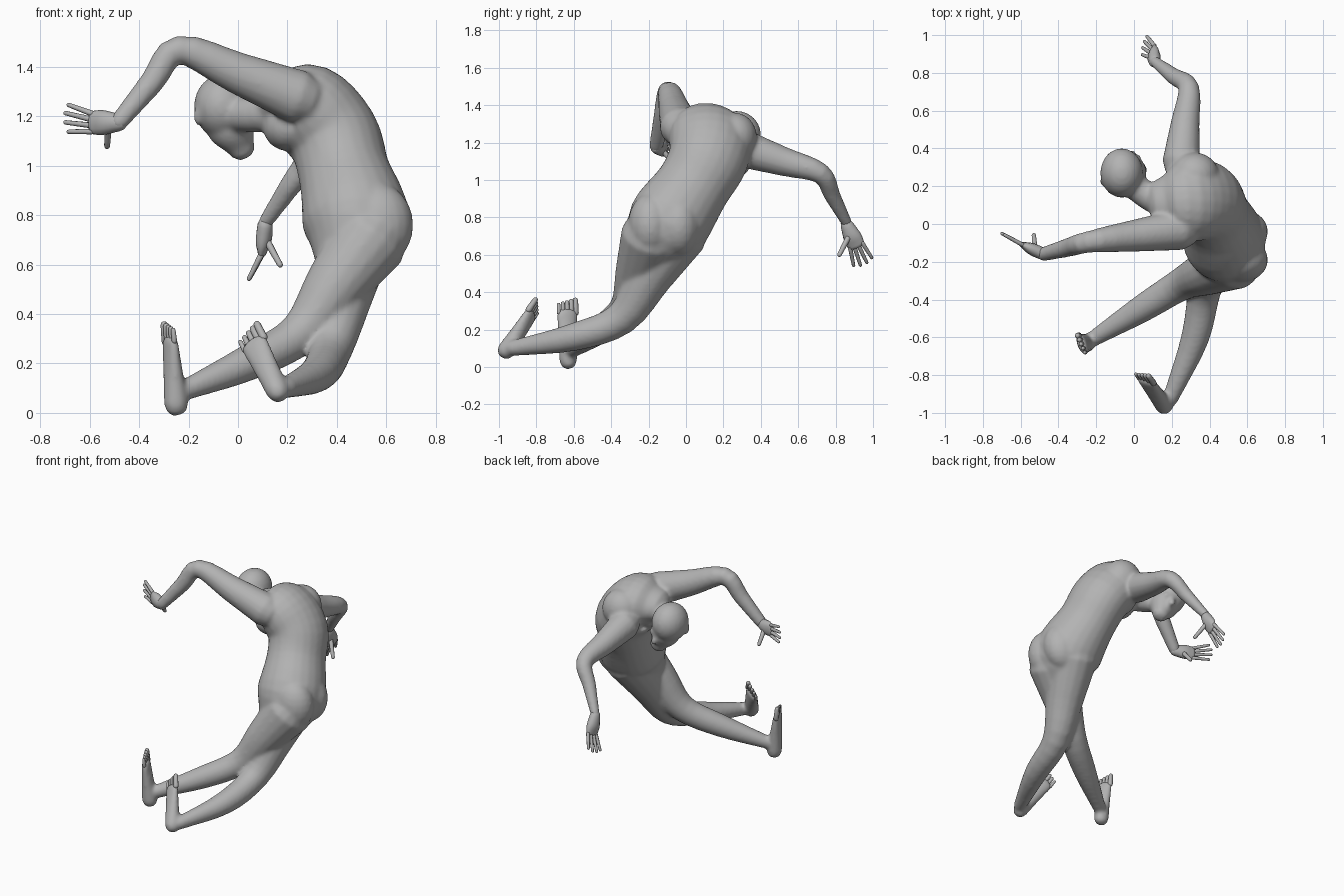
import bpy, bmesh
from math import sin, cos, tau
from mathutils import Vector, Matrix

cube = bpy.data.objects.get("Cube")
if cube:
    bpy.data.objects.remove(cube, do_unlink=True)

grey = bpy.data.materials.new("plain_grey")
grey.use_nodes = True
tone = (0.45, 0.45, 0.45, 1)
grey.diffuse_color = tone
for node in grey.node_tree.nodes:
    if node.type == 'BSDF_PRINCIPLED':
        node.inputs["Base Color"].default_value = tone


def spline(points, steps):
    """Smooth path through points of (x, y, z, radius)."""
    pts = [Vector(p) for p in points]
    pts = [pts[0] * 2 - pts[1]] + pts + [pts[-1] * 2 - pts[-2]]
    path = []
    for a, b, c, d in zip(pts, pts[1:], pts[2:], pts[3:]):
        for i in range(steps):
            t = i / steps
            path.append(b + ((c - a) * t + (2 * a - 5 * b + 4 * c - d) * t ** 2
                             + (3 * b - a - 3 * c + d) * t ** 3) / 2)
    return path + [pts[-2]]


def square_to(side, along):
    """Part of the side direction that is square to the given direction."""
    side = Vector(side)
    return (side - along * side.dot(along)).normalized()


def tube(bm, points, side=(1, 1, -0.3), flat=(1, 1), sides=16, steps=4):
    """Closed, round-ended tube; flat gives depth over width at both ends."""
    path = spline(points, steps)
    centres = [p.to_3d() for p in path]
    last = len(path) - 1
    rings = []
    for i, (centre, point) in enumerate(zip(centres, path)):
        tangent = (centres[min(i + 1, last)] - centres[max(i - 1, 0)]).normalized()
        across = square_to(side, tangent)
        depth = tangent.cross(across) * (flat[0] + (flat[1] - flat[0]) * i / last)
        radius = point[3]
        reach = radius * depth.length
        sections = [(0, 1)]
        if i == 0:
            sections = [(-0.9, 0.4), (-0.6, 0.8), (0, 1)]
        elif i == last:
            sections = [(0, 1), (0.6, 0.8), (0.9, 0.4)]
        for shift, scale in sections:
            angles = [k * tau / sides for k in range(sides)]
            rings.append([bm.verts.new(centre + tangent * shift * reach
                                       + (across * cos(a) + depth * sin(a)) * radius * scale)
                          for a in angles])
    for ring, after in zip(rings, rings[1:]):
        for k in range(sides):
            bm.faces.new((ring[k - 1], ring[k], after[k], after[k - 1]))
    bm.faces.new(rings[0][::-1])
    bm.faces.new(rings[-1])


def limb(bm, root, joint, end, radii, bow=(0, 0, 0, 0)):
    """Tapered limb bent at one joint; bow shifts and swells the lower half."""
    root, joint, end = [Vector((*p, r)) for p, r in zip((root, joint, end), radii)]
    tube(bm, [root, root.lerp(joint, 0.5), joint, joint.lerp(end, 0.45) + Vector(bow), end])


def ball(bm, centre, size):
    bmesh.ops.create_uvsphere(bm, u_segments=20, v_segments=12, radius=1,
                              matrix=Matrix.Translation(centre) @ Matrix.Diagonal((*size, 1)))


def finish(bm, name):
    bmesh.ops.recalc_face_normals(bm, faces=bm.faces)
    mesh = bpy.data.meshes.new(name)
    bm.to_mesh(mesh)
    bm.free()
    mesh.materials.append(grey)
    for face in mesh.polygons:
        face.use_smooth = True
    obj = bpy.data.objects.new(name, mesh)
    bpy.context.scene.collection.objects.link(obj)
    return obj


def add_foot(bm, label, heel, ball_of_foot, side, order):
    """Flattening sole on the body, and a separate fan of five toes."""
    heel, front = Vector(heel), Vector(ball_of_foot)
    along = (front - heel).normalized()
    across = square_to(side, along) * order
    tube(bm, [(*heel, 0.048), (*heel.lerp(front, 0.5), 0.053), (*front, 0.062)],
         side=side, flat=(1.05, 0.4))
    toes = bmesh.new()
    for k in range(5):
        base = front + across * (k - 2) * 0.024
        radius = 0.011 + 0.0015 * k
        tip = base + along * radius * 4
        tube(toes, [(*base, radius), (*tip, radius * 0.85)], sides=8, steps=2)
    finish(toes, label + "_toes")


def add_hand(label, wrist, knuckles, tips, thumb, side):
    """Flattening palm, four spread fingers and a thumb."""
    wrist, knuckles, tips, thumb = [Vector(p) for p in (wrist, knuckles, tips, thumb)]
    across = square_to(side, (knuckles - wrist).normalized())
    hand = bmesh.new()
    tube(hand, [(*wrist, 0.035), (*wrist.lerp(knuckles, 0.6), 0.05), (*knuckles, 0.047)],
         side=side, flat=(0.9, 0.35), sides=12)
    fingers = [(wrist.lerp(knuckles, 0.4), thumb, 0.016)]
    for k in (-1.5, -0.5, 0.5, 1.5):
        base = knuckles + across * k * 0.024
        tip = tips + across * k * 0.038
        fingers.append((base, tip.lerp(base, 0.06 * k * k), 0.012))
    for base, tip, radius in fingers:
        tube(hand, [(*base, radius), (*tip, radius * 0.75)], sides=8)
    finish(hand, label + "_hand")


body = bmesh.new()

# Torso, from crotch to collar
tube(body, [(0.45, -0.19, 0.58, 0.13), (0.48, -0.1, 0.76, 0.22), (0.43, 0.04, 0.97, 0.2),
            (0.385, 0.12, 1.12, 0.215), (0.27, 0.13, 1.24, 0.22), (0.17, 0.12, 1.25, 0.14)],
     side=(0, 0.9, -0.3), flat=(1.05, 0.75), sides=24)

# Buttocks
for y in (-0.19, -0.04):
    ball(body, (0.565, y, 0.76), (0.145, 0.12, 0.17))

# Chest muscle and the back shoulder blade
ball(body, (0.2, 0.09, 1.16), (0.1, 0.12, 0.1))
ball(body, (0.32, 0.26, 1.23), (0.13, 0.12, 0.13))

# Neck and head, turned toward the back arm
tube(body, [(0.2, 0.12, 1.26, 0.1), (0.09, 0.14, 1.21, 0.075), (-0.05, 0.24, 1.21, 0.07)])
ball(body, (-0.065, 0.27, 1.24), (0.114, 0.132, 0.13))
tube(body, [(-0.05, 0.275, 1.2, 0.1), (-0.02, 0.275, 1.14, 0.095), (0.01, 0.285, 1.08, 0.06)])

# Nose, brow and ears
tube(body, [(-0.025, 0.36, 1.17, 0.018), (-0.01, 0.37, 1.125, 0.024)])
tube(body, [(-0.1, 0.35, 1.18, 0.02), (-0.04, 0.365, 1.19, 0.02), (0.02, 0.35, 1.18, 0.02)])
for ear in ((-0.165, 0.225, 1.2), (0.05, 0.25, 1.17)):
    ball(body, ear, (0.014, 0.025, 0.038))

# Arms: left reaches sideways with a raised elbow, right reaches back and down
limb(body, (0.24, -0.03, 1.28), (-0.24, -0.095, 1.47), (-0.48, -0.16, 1.18), (0.11, 0.06, 0.038))
limb(body, (0.25, 0.33, 1.16), (0.29, 0.72, 1.035), (0.11, 0.86, 0.77), (0.1, 0.056, 0.03))

# Legs
limb(body, (0.53, -0.19, 0.7), (0.25, -0.32, 0.32), (-0.22, -0.61, 0.09),
     (0.16, 0.088, 0.042), bow=(0, 0, -0.015, 0.006))
limb(body, (0.48, -0.04, 0.72), (0.375, -0.345, 0.26), (0.19, -0.93, 0.1),
     (0.16, 0.09, 0.042), bow=(0.03, 0, -0.03, 0.006))

# Feet
add_foot(body, "left", (-0.25, -0.63, 0.035), (-0.275, -0.635, 0.29), (0.35, -0.9, 0), -1)
add_foot(body, "right", (0.16, -0.96, 0.09), (0.065, -0.83, 0.28), (0.8, -0.3, 0.4), 1)

# One continuous skin over the whole figure
skin = finish(body, "body")
remesh = skin.modifiers.new("skin", 'REMESH')
remesh.mode = 'VOXEL'
remesh.voxel_size = 0.011
remesh.use_smooth_shade = True
soften = skin.modifiers.new("soften", 'SMOOTH')
soften.factor = 0.5
soften.iterations = 10

# Hands
add_hand("left", (-0.48, -0.16, 1.175), (-0.59, -0.11, 1.175), (-0.7, -0.05, 1.195),
         (-0.53, -0.06, 1.08), (0, 0, 1))
add_hand("right", (0.11, 0.86, 0.76), (0.1, 0.91, 0.65), (0.05, 0.95, 0.55),
         (0.17, 0.82, 0.6), (0.2, 0.9, 0.2))
